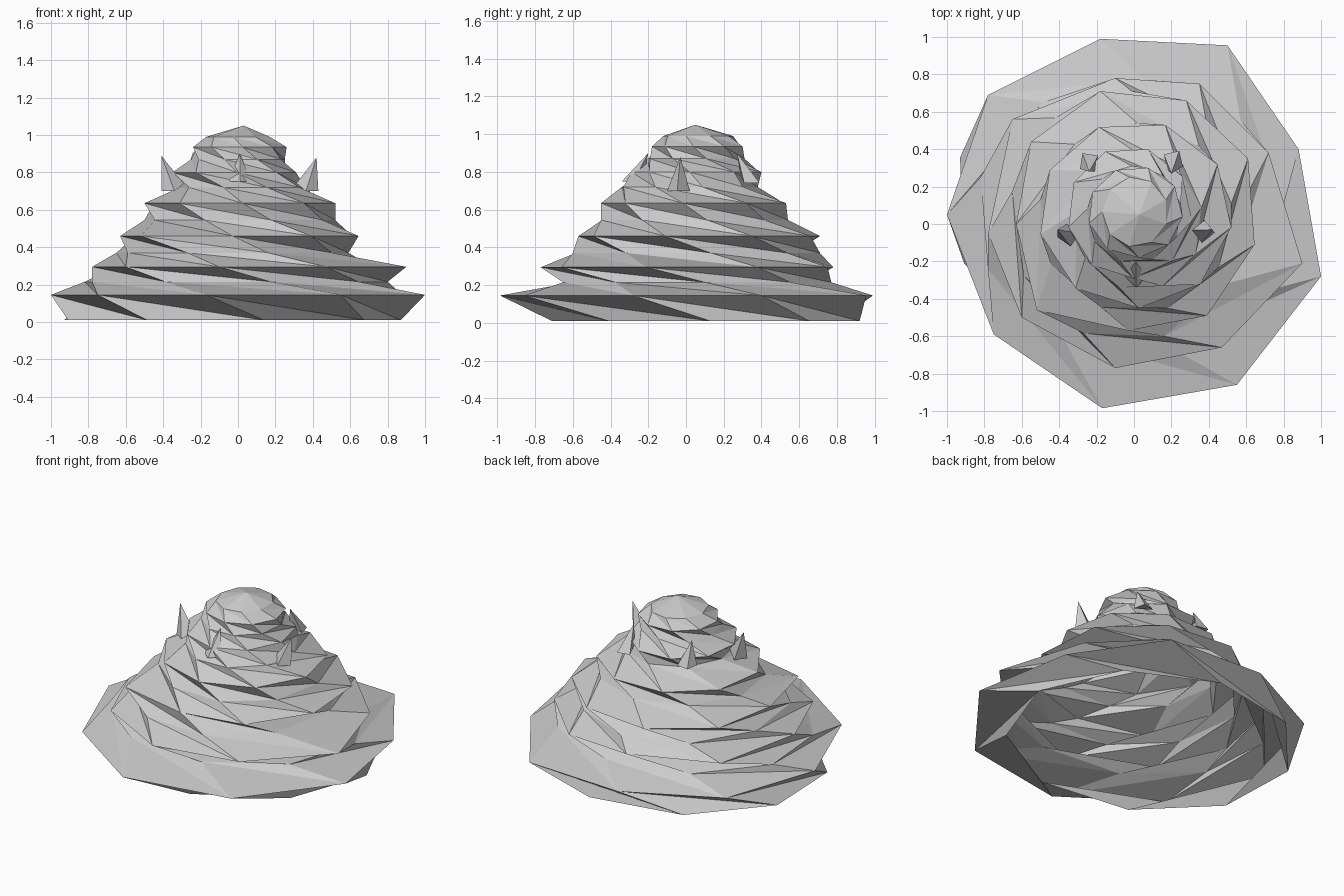
import bpy, bmesh, math
from mathutils import Vector

if "Cube" in bpy.data.objects:
    bpy.data.objects.remove(bpy.data.objects["Cube"])

grey = bpy.data.materials.new("pale grey")
grey.diffuse_color = (0.6, 0.6, 0.6, 1)
grey.use_nodes = True
grey.node_tree.nodes["Principled BSDF"].inputs["Base Color"].default_value = grey.diffuse_color
SIDES = 9

# rings of the swirl: height, x min, x max, y min, y max, start angle
RINGS = [
    (0.01, -0.93, 0.87, -0.71, 0.92, 42),
    (0.145, -1.0, 1.0, -0.985, 0.99, 22),
    (0.215, -0.82, 0.80, -0.65, 0.77, 4),
    (0.295, -0.78, 0.90, -0.77, 0.78, -12),
    (0.37, -0.65, 0.59, -0.60, 0.71, -32),
    (0.46, -0.63, 0.65, -0.58, 0.71, -51),
    (0.545, -0.50, 0.52, -0.45, 0.54, -71),
    (0.635, -0.50, 0.52, -0.45, 0.53, -88),
    (0.72, -0.31, 0.36, -0.34, 0.38, -108),
    (0.80, -0.35, 0.31, -0.29, 0.40, -127),
    (0.87, -0.25, 0.25, -0.20, 0.31, -147),
    (0.935, -0.24, 0.26, -0.18, 0.30, -166),
    (0.99, -0.17, 0.17, -0.12, 0.25, -180),
]

# uneven outlines of the widest lips, by ring number
LIPS = {
    1: [(0.88, 0.40), (0.50, 0.955), (-0.18, 0.99), (-0.78, 0.69), (-1.0, 0.05),
        (-0.75, -0.59), (-0.17, -0.985), (0.55, -0.86), (1.0, -0.28)],
    3: [(0.90, -0.21), (0.72, 0.38), (0.35, 0.75), (-0.10, 0.78), (-0.65, 0.56),
        (-0.78, -0.05), (-0.60, -0.50), (-0.10, -0.77), (0.47, -0.66)],
    5: [(0.39, -0.49), (0.645, -0.11), (0.61, 0.35), (0.28, 0.66), (-0.18, 0.71),
        (-0.55, 0.44), (-0.63, 0.0), (-0.52, -0.46), (-0.03, -0.57)],
}


def finish(bm, name):
    me = bpy.data.meshes.new(name)
    bm.to_mesh(me)
    bm.free()
    me.materials.append(grey)
    ob = bpy.data.objects.new(name, me)
    bpy.context.collection.objects.link(ob)
    return ob


def ring_points(z, x0, x1, y0, y1, start):
    """Nine-sided ring stretched to fill its box."""
    a = [math.radians(start + 360 * i / SIDES) for i in range(SIDES)]
    xs, ys = [math.cos(t) for t in a], [math.sin(t) for t in a]
    fit = lambda v, vs, lo, hi: lo + (v - min(vs)) / (max(vs) - min(vs)) * (hi - lo)
    return [(fit(x, xs, x0, x1), fit(y, ys, y0, y1), z) for x, y in zip(xs, ys)]


# twisted layered mound, open underneath
bm = bmesh.new()
rings = []
for n, r in enumerate(RINGS):
    pts = [(x, y, r[0]) for x, y in LIPS[n]] if n in LIPS else ring_points(*r)
    rings.append([bm.verts.new(p) for p in pts])
for low, high in zip(rings, rings[1:]):
    for i in range(SIDES):
        j = (i + 1) % SIDES
        bm.faces.new((low[i], low[j], high[i]))
        bm.faces.new((low[j], high[j], high[i]))
apex = bm.verts.new((0.03, 0.05, 1.05))
for i in range(SIDES):
    bm.faces.new((rings[-1][i], rings[-1][(i + 1) % SIDES], apex))
finish(bm, "swirled_mound")


# small thorns around the upper layers: base centre, tip
def thorn(name, base, tip, radius=0.06):
    base, tip = Vector(base), Vector(tip)
    out = Vector((base.x, base.y, 0)).normalized()
    side = Vector((-out.y, out.x, 0))
    bm = bmesh.new()
    foot = [bm.verts.new(base + d) for d in (
        out * radius, side * radius, -out * radius + Vector((0, 0, 0.04)), -side * radius)]
    top = bm.verts.new(tip)
    for i in range(4):
        bm.faces.new((foot[i], foot[(i + 1) % 4], top))
    bm.faces.new(foot[::-1])
    finish(bm, name)


THORNS = [
    ((0.01, -0.28, 0.75), (0.01, -0.20, 0.90)),
    ((0.37, -0.04, 0.70), (0.42, -0.03, 0.88)),
    ((0.21, 0.34, 0.74), (0.20, 0.27, 0.90)),
    ((-0.24, 0.33, 0.76), (-0.24, 0.28, 0.91)),
    ((-0.35, -0.06, 0.70), (-0.41, -0.03, 0.89)),
]
for n, (b, t) in enumerate(THORNS):
    thorn(f"thorn_{n + 1}", b, t)
